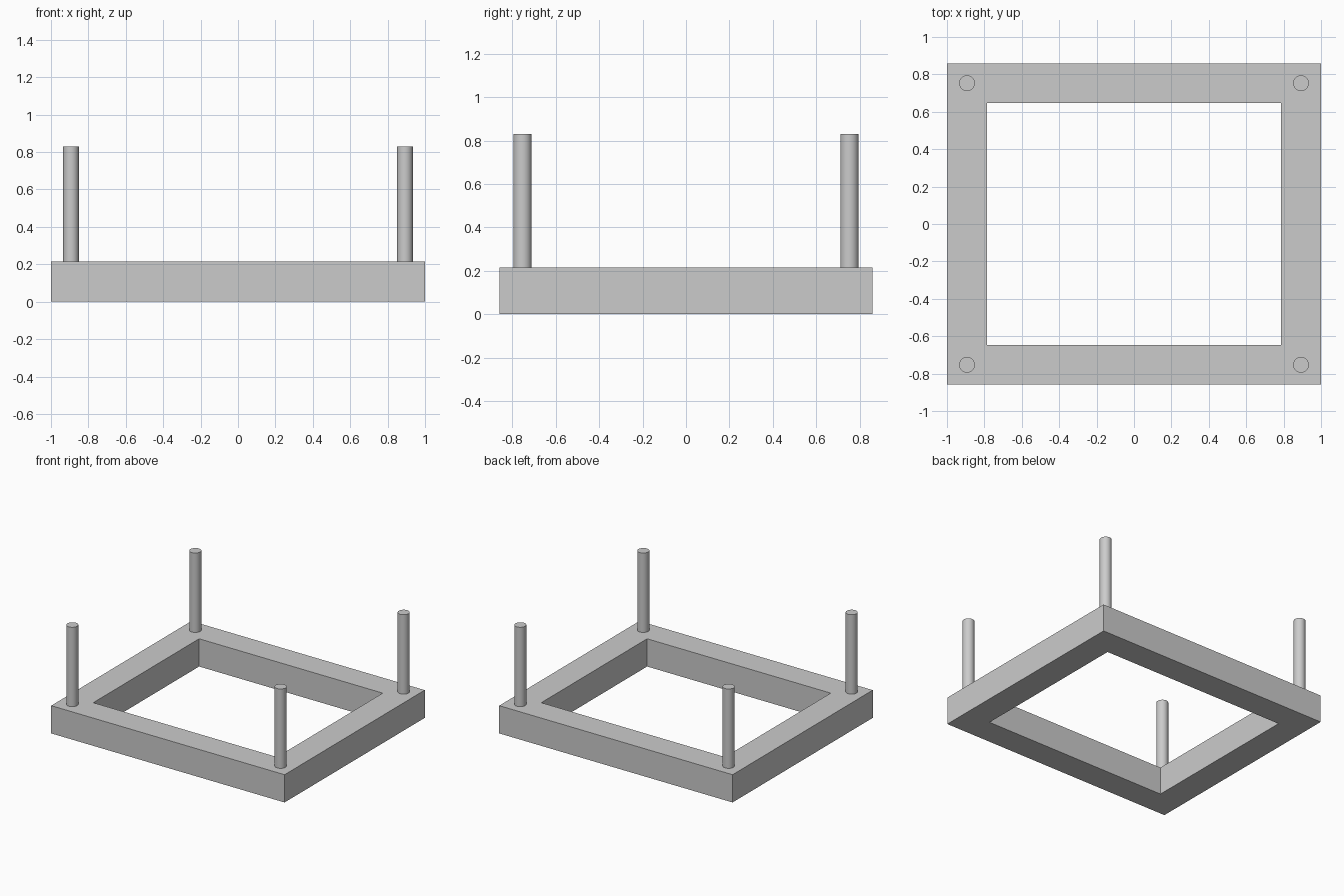
import bpy
import bmesh
import math
from mathutils import Matrix, Vector

cube = bpy.data.objects.get("Cube")
if cube:
    bpy.data.objects.remove(cube, do_unlink=True)

OUTER = (1.0, 0.858)
INNER = (0.787, 0.648)
FRAME_HEIGHT = 0.215
PIN_TOP = 0.83
PIN_RADIUS = 0.042
CORNERS = [(-1, -1), (1, -1), (1, 1), (-1, 1)]

grey = bpy.data.materials.new("plain grey")
grey.use_nodes = True
colour = (0.6, 0.6, 0.6, 1)
grey.diffuse_color = colour
grey.node_tree.nodes["Principled BSDF"].inputs["Base Color"].default_value = colour


def add_object(name, bm):
    mesh = bpy.data.meshes.new(name)
    bm.to_mesh(mesh)
    bm.free()
    mesh.materials.append(grey)
    obj = bpy.data.objects.new(name, mesh)
    bpy.context.collection.objects.link(obj)
    return obj


# Rectangular frame: a flat ring extruded upward
bm = bmesh.new()
outer, inner = ([bm.verts.new((sx * half[0], sy * half[1], 0)) for sx, sy in CORNERS]
                for half in (OUTER, INNER))
for i in range(4):
    j = (i + 1) % 4
    bm.faces.new((outer[i], outer[j], inner[j], inner[i]))
ring = bmesh.ops.extrude_face_region(bm, geom=bm.faces[:])
top = [v for v in ring["geom"] if isinstance(v, bmesh.types.BMVert)]
bmesh.ops.translate(bm, vec=Vector((0, 0, FRAME_HEIGHT)), verts=top)
bmesh.ops.recalc_face_normals(bm, faces=bm.faces[:])
add_object("base_frame", bm)

# Round pins standing on the four corners
names = ["front_right_pin", "front_left_pin", "back_left_pin", "back_right_pin"]
for name, (sx, sy) in zip(names, CORNERS):
    bm = bmesh.new()
    height = PIN_TOP - FRAME_HEIGHT
    centre = (sx * 0.893, sy * 0.753, FRAME_HEIGHT + height / 2)
    bmesh.ops.create_cone(bm, cap_ends=True, segments=48, radius1=PIN_RADIUS,
                          radius2=PIN_RADIUS, depth=height,
                          matrix=Matrix.Translation(centre))
    pin = add_object(name, bm)
    bpy.ops.object.select_all(action="DESELECT")
    pin.select_set(True)
    bpy.context.view_layer.objects.active = pin
    bpy.ops.object.shade_smooth_by_angle(angle=math.radians(30))
